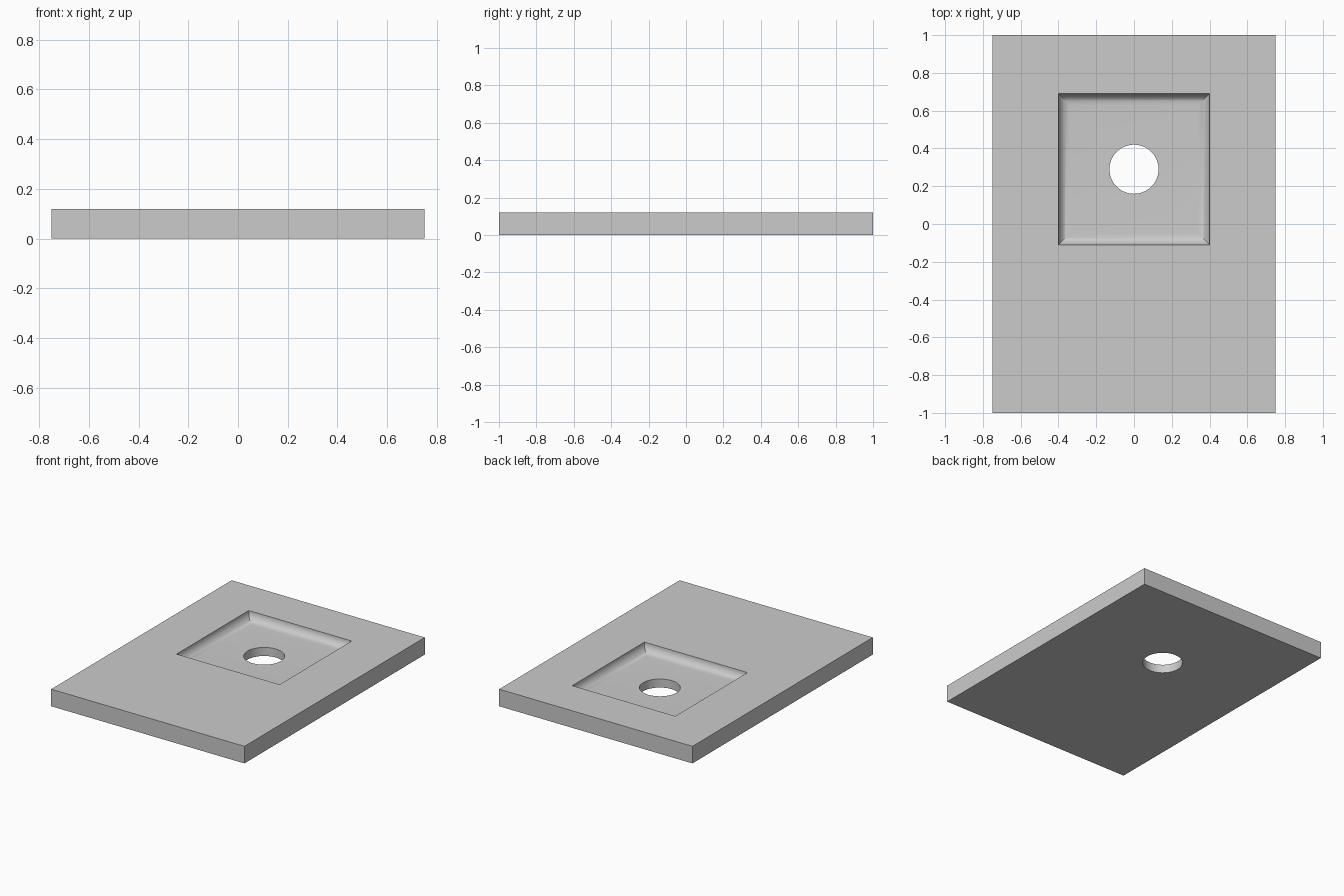
import bpy, bmesh
from math import sin, cos, pi, radians

THICK = 0.12
POCKET_HALF = 0.40
FILLET = 0.06
CENTRE_Y = 0.29
HOLE_RADIUS = 0.13

if "Cube" in bpy.data.objects:
    bpy.data.objects.remove(bpy.data.objects["Cube"], do_unlink=True)

grey = bpy.data.materials.new("plain_grey")
grey.use_nodes = True
colour = (0.6, 0.6, 0.6, 1)
grey.diffuse_color = colour
grey.node_tree.nodes["Principled BSDF"].inputs["Base Color"].default_value = colour


def add_object(name, bm):
    bmesh.ops.recalc_face_normals(bm, faces=bm.faces)
    mesh = bpy.data.meshes.new(name)
    bm.to_mesh(mesh)
    bm.free()
    mesh.materials.append(grey)
    obj = bpy.data.objects.new(name, mesh)
    bpy.context.collection.objects.link(obj)
    return obj


def loft_squares(profile):
    """Stack square rings given as (half width, height) and cap both ends."""
    bm = bmesh.new()
    rings = [[bm.verts.new((sx * h, CENTRE_Y + sy * h, z))
              for sx, sy in ((-1, -1), (1, -1), (1, 1), (-1, 1))]
             for h, z in profile]
    for low, high in zip(rings, rings[1:]):
        for i in range(4):
            j = (i + 1) % 4
            bm.faces.new((low[i], low[j], high[j], high[i]))
    bm.faces.new(rings[0])
    bm.faces.new(rings[-1])
    return bm


def cut(target, cutter):
    mod = target.modifiers.new("cut", 'BOOLEAN')
    mod.operation = 'DIFFERENCE'
    mod.solver = 'EXACT'
    mod.object = cutter
    bpy.context.view_layer.objects.active = target
    bpy.ops.object.modifier_apply(modifier=mod.name)
    bpy.data.objects.remove(cutter, do_unlink=True)


# Flat rectangular slab
bm = bmesh.new()
bmesh.ops.create_cube(bm, size=1)
bmesh.ops.scale(bm, vec=(1.5, 2, THICK), verts=bm.verts)
bmesh.ops.translate(bm, vec=(0, 0, THICK / 2), verts=bm.verts)
slab = add_object("slab", bm)

# Square pocket whose walls curve into the floor
STEPS = 12
angles = [pi / 2 * i / STEPS for i in range(STEPS + 1)]
profile = [(POCKET_HALF - FILLET + FILLET * sin(a), THICK - FILLET * cos(a))
           for a in angles]
profile.append((POCKET_HALF, THICK * 2))
cut(slab, add_object("pocket_cutter", loft_squares(profile)))

# Round through hole in the middle of the pocket
bm = bmesh.new()
bmesh.ops.create_cone(bm, cap_ends=True, segments=64, radius1=HOLE_RADIUS,
                      radius2=HOLE_RADIUS, depth=1)
bmesh.ops.translate(bm, vec=(0, CENTRE_Y, 0), verts=bm.verts)
cut(slab, add_object("hole_cutter", bm))

# Smooth the curved walls, keep the corners crisp
bpy.ops.object.select_all(action='DESELECT')
slab.select_set(True)
bpy.context.view_layer.objects.active = slab
bpy.ops.object.shade_smooth_by_angle(angle=radians(30))
